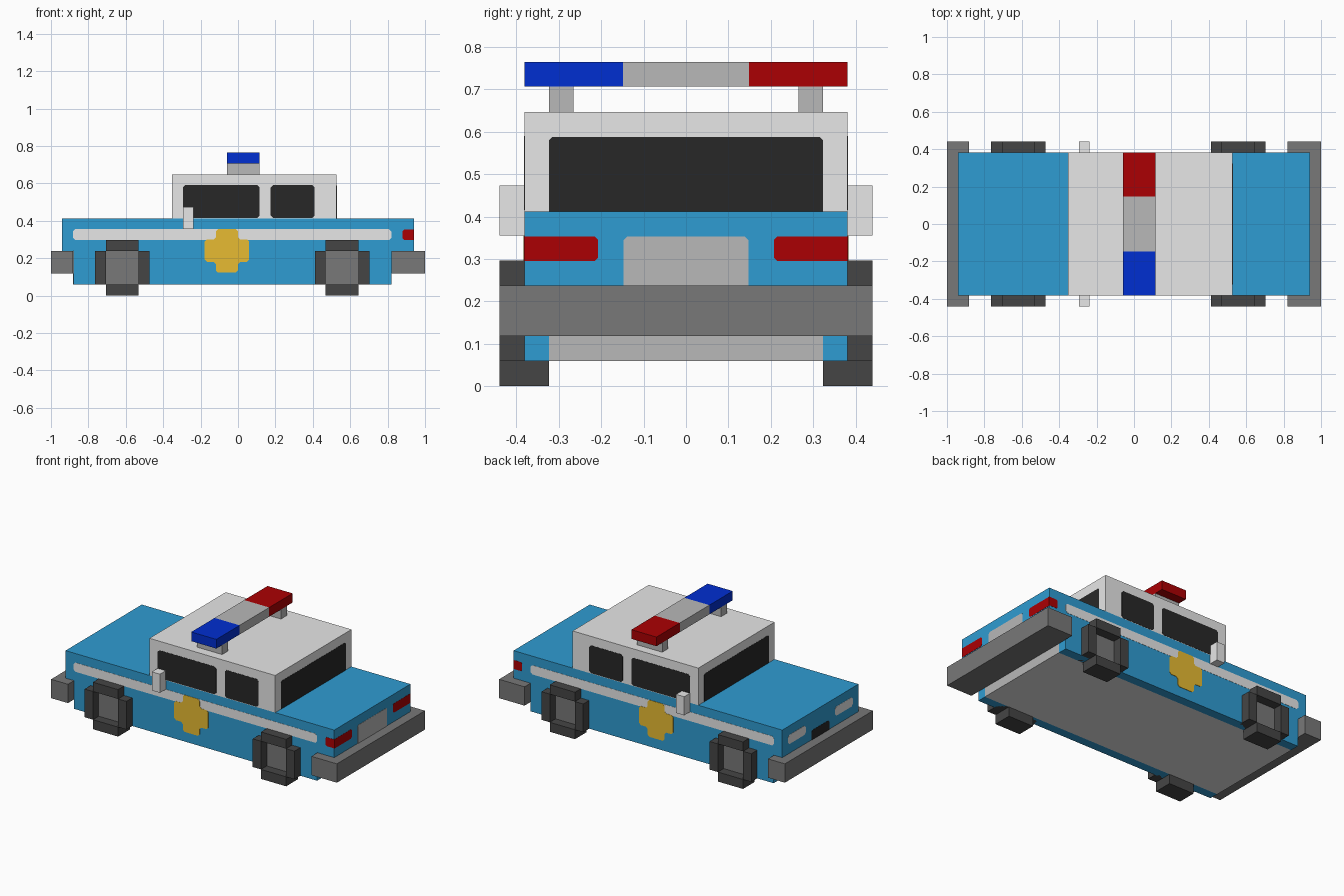
import bpy, bmesh
from mathutils import Vector

cube = bpy.data.objects.get("Cube")
if cube:
    bpy.data.objects.remove(cube, do_unlink=True)


def material(name, rgb):
    """Flat material from 0-255 display values."""
    lin = [((c / 255 + 0.055) / 1.055) ** 2.4 if c > 10 else c / 255 / 12.92 for c in rgb]
    m = bpy.data.materials.new(name)
    m.use_nodes = True
    m.diffuse_color = (*lin, 1)
    m.node_tree.nodes["Principled BSDF"].inputs["Base Color"].default_value = (*lin, 1)
    return m


BLUE = material("body blue", (47, 156, 210))
WHITE = material("roof white", (235, 235, 235))
SILVER = material("silver", (184, 184, 184))
GREY = material("bumper grey", (120, 120, 120))
TYRE = material("tyre grey", (69, 69, 69))
GLASS = material("dark glass", (39, 39, 39))
GOLD = material("badge gold", (232, 188, 50))
RED = material("lamp red", (171, 0, 3))
BEACON = material("beacon blue", (0, 46, 209))


def finish(name, bm, mat):
    bmesh.ops.recalc_face_normals(bm, faces=bm.faces)
    mesh = bpy.data.meshes.new(name)
    bm.to_mesh(mesh)
    bm.free()
    mesh.materials.append(mat)
    obj = bpy.data.objects.new(name, mesh)
    bpy.context.collection.objects.link(obj)
    return obj


def boxes(name, mat, *spans):
    """One object of boxes, each given as (x0, x1, y0, y1, z0, z1)."""
    bm = bmesh.new()
    for x0, x1, y0, y1, z0, z1 in spans:
        made = bmesh.ops.create_cube(bm, size=1)["verts"]
        bmesh.ops.scale(bm, vec=(x1 - x0, abs(y1 - y0), z1 - z0), verts=made)
        bmesh.ops.translate(bm, vec=((x0 + x1) / 2, (y0 + y1) / 2, (z0 + z1) / 2), verts=made)
    return finish(name, bm, mat)


W, OUT, IN = 0.381, 0.44, 0.323         # body, outer and inner half widths
NOSE, TAIL = -0.94, 0.94
FLOOR, SILL, DECK, ROOF = 0.06, 0.238, 0.412, 0.647
BAR = (-0.06, 0.115)


def rect(u0, u1, v0, v1):
    return [(u0, v0), (u1, v0), (u1, v1), (u0, v1)]


def plate(name, mat, axis, pos, outline, cut=0.012, thick=0.0012):
    """Thin plate across the x or y axis; corners on the body edge stay square."""
    pts = []
    for i, (u, v) in enumerate(outline):
        p = Vector((u, v))
        if cut == 0 or abs(u) in (W, TAIL):
            pts.append(p)
            continue
        for q in (outline[i - 1], outline[(i + 1) % len(outline)]):
            pts.append(p + (Vector(q) - p).normalized() * cut)
    out = thick if pos > 0 else -thick
    place = (lambda p: (pos, p.x, p.y)) if axis == "x" else (lambda p: (p.x, pos, p.y))
    bm = bmesh.new()
    face = bm.faces.new([bm.verts.new(place(p)) for p in pts])
    ext = bmesh.ops.extrude_face_region(bm, geom=[face])["geom"]
    bmesh.ops.translate(bm, vec=(out, 0, 0) if axis == "x" else (0, out, 0),
                        verts=[g for g in ext if isinstance(g, bmesh.types.BMVert)])
    return finish(name, bm, mat)


# Body shell, underside and cabin
boxes("upper_body", BLUE, (NOSE, TAIL, -W, W, SILL, DECK))
boxes("underside", WHITE, (-0.88, 0.82, -IN, IN, FLOOR, SILL))
boxes("cabin", WHITE, (-0.353, 0.527, -W, W, DECK, ROOF))

# Bumpers and the panels below them
boxes("front_bumper", GREY, (-1, -0.882, -OUT, OUT, 0.118, 0.237))
boxes("rear_bumper", GREY, (0.822, 1, -OUT, OUT, 0.118, 0.237))
for end, x in (("front", -0.88), ("rear", 0.82)):
    plate(end + "_valance", SILVER, "x", x, rect(-IN, IN, FLOOR, SILL), 0)

# Badge outline: a stepped cross
badge = [(-0.118, 0.122), (0, 0.122), (0, 0.18), (0.06, 0.18), (0.06, 0.3), (0, 0.3),
         (0, 0.355), (-0.118, 0.355), (-0.118, 0.3), (-0.178, 0.3), (-0.178, 0.18), (-0.118, 0.18)]

for side, s in (("right", -1), ("left", 1)):
    y = s * W
    boxes(side + "_sill", BLUE, (-0.88, 0.82, s * IN, y, FLOOR, SILL))
    plate(side + "_stripe", WHITE, "y", y, rect(-0.883, 0.82, 0.297, 0.355))
    plate(side + "_badge", GOLD, "y", y, badge, thick=0.0025)
    plate(side + "_front_window", GLASS, "y", y, rect(-0.295, 0.115, 0.415, 0.59))
    plate(side + "_rear_window", GLASS, "y", y, rect(0.175, 0.41, 0.415, 0.59))
    boxes(side + "_mirror", WHITE, (-0.295, -0.238, y, s * OUT, 0.355, 0.473))

    # Lamps, with the tail lamps wrapping around the corner
    plate(side + "_tail_lamp_side", RED, "y", y, rect(0.88, TAIL, 0.297, 0.353), 0.008)
    plate(side + "_tail_lamp", RED, "x", TAIL, rect(*sorted((s * 0.207, y)), 0.295, 0.353), 0.008)
    plate(side + "_headlamp", WHITE, "x", NOSE, rect(*sorted((s * 0.147, s * IN)), 0.297, 0.355))

    # Cross-shaped wheels with recessed square hubs
    for end, cx in (("front", -0.619), ("rear", 0.557)):
        a, b, top = 0.088, 0.146, 0.297
        ys = (s * IN, s * OUT)
        boxes(f"{side}_{end}_tyre", TYRE,
              (cx - a, cx + a, *ys, 0, FLOOR), (cx - a, cx + a, *ys, SILL, top),
              (cx - b, cx - a, *ys, FLOOR, SILL), (cx + a, cx + b, *ys, FLOOR, SILL))
        plate(f"{side}_{end}_hub", GREY, "y", y, rect(cx - a, cx + a, FLOOR, SILL), 0)

    # Light bar legs and coloured beacons
    boxes(side + "_bar_leg", SILVER, (*BAR, s * 0.265, s * IN, ROOF, 0.707))
    boxes(side + "_beacon", RED if s > 0 else BEACON, (*BAR, s * 0.148, y, 0.707, 0.765))

boxes("light_bar_centre", SILVER, (*BAR, -0.148, 0.148, 0.707, 0.765))

# Windscreens, grille and boot panel, with lower edges tucked out of sight
plate("windscreen", GLASS, "x", -0.353, rect(-IN, IN, DECK - 0.02, 0.588), 0.008)
plate("rear_window", GLASS, "x", 0.527, rect(-IN, IN, DECK - 0.02, 0.588), 0.008)
plate("grille", GLASS, "x", NOSE, rect(-0.09, 0.09, SILL - 0.02, 0.297))
plate("boot_panel", SILVER, "x", TAIL, rect(-0.147, 0.147, SILL - 0.02, 0.353), 0.008)
